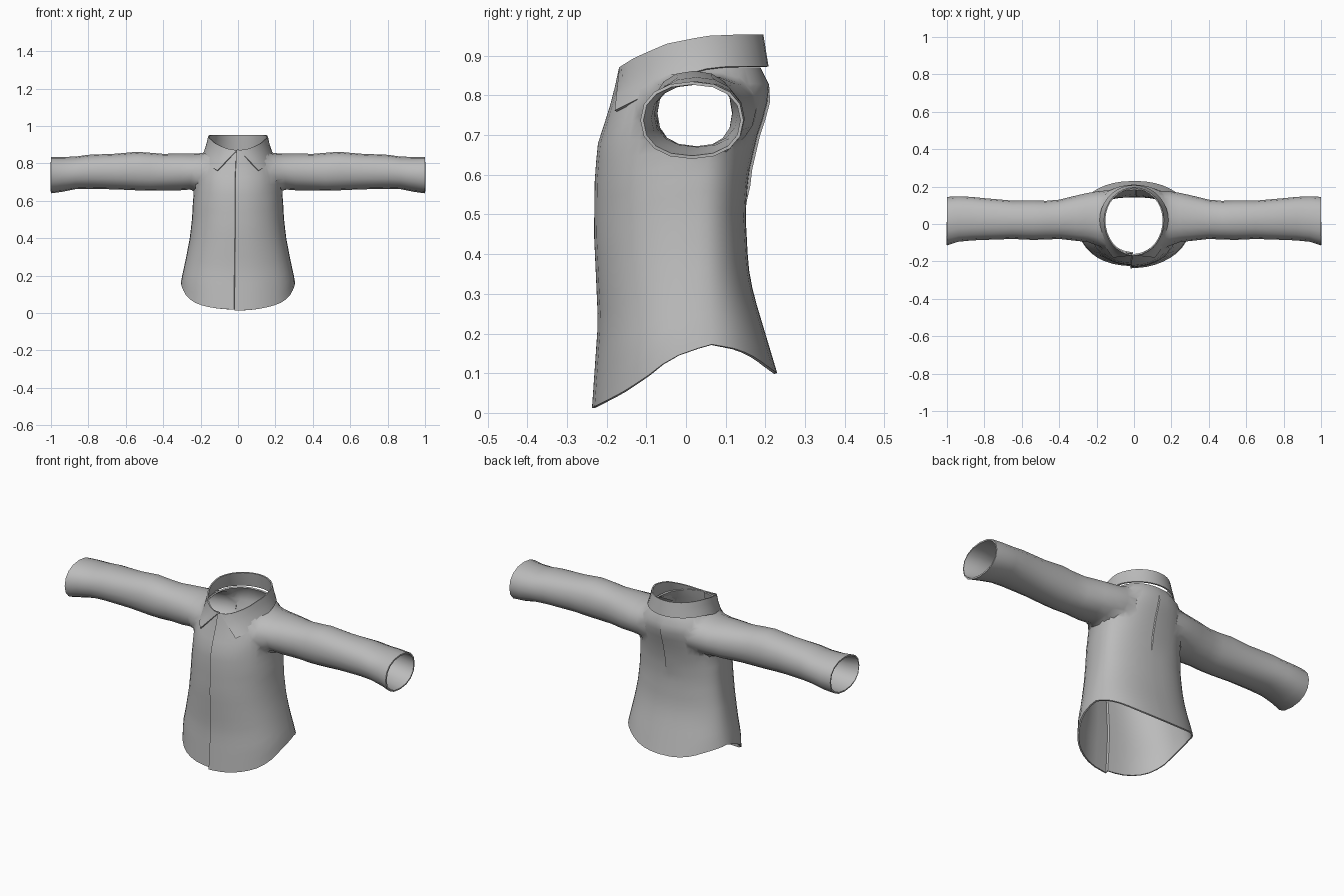
import bpy, bmesh, math

if "Cube" in bpy.data.objects:
    bpy.data.objects.remove(bpy.data.objects["Cube"])

fabric = bpy.data.materials.new("grey_fabric")
fabric.diffuse_color = (0.5, 0.5, 0.5, 1)
fabric.use_nodes = True
fabric.node_tree.nodes["Principled BSDF"].inputs["Base Color"].default_value = fabric.diffuse_color
waste = bpy.data.materials.new("temporary_cap")


def lerp(table, t):
    """Piecewise linear lookup in (key, value) pairs."""
    if t <= table[0][0]:
        return table[0][1]
    for (a, u), (b, v) in zip(table, table[1:]):
        if t <= b:
            return u + (v - u) * (t - a) / (b - a)
    return table[-1][1]


def spow(v, p):
    return math.copysign(abs(v) ** p, v)


def make_object(name, bm, mats):
    bmesh.ops.recalc_face_normals(bm, faces=bm.faces)
    me = bpy.data.meshes.new(name)
    bm.to_mesh(me)
    bm.free()
    for m in mats:
        me.materials.append(m)
    ob = bpy.data.objects.new(name, me)
    bpy.context.collection.objects.link(ob)
    return ob


def closed_loft(name, rings):
    """Skin closed rings; the end caps get material slot 1."""
    bm = bmesh.new()
    rows = [[bm.verts.new(p) for p in r] for r in rings]
    n = len(rows[0])
    for a, b in zip(rows, rows[1:]):
        for i in range(n):
            j = (i + 1) % n
            bm.faces.new((a[i], a[j], b[j], b[i]))
    for r in (rows[0], rows[-1]):
        c = bm.verts.new([sum(v.co[k] for v in r) / n for k in range(3)])
        for i in range(n):
            bm.faces.new((r[i], r[(i + 1) % n], c)).material_index = 1
    return make_object(name, bm, (fabric, waste))


def apply_modifier(ob, name):
    bpy.context.view_layer.objects.active = ob
    bpy.ops.object.modifier_apply(modifier=name)


def finish(ob, thickness, angle):
    """Give cloth thickness and smooth shading."""
    m = ob.modifiers.new("cloth", "SOLIDIFY")
    m.thickness, m.offset = thickness, -1
    apply_modifier(ob, "cloth")
    bpy.ops.object.select_all(action="DESELECT")
    ob.select_set(True)
    bpy.context.view_layer.objects.active = ob
    bpy.ops.object.shade_smooth_by_angle(angle=math.radians(angle))


# Torso outline: half width, front and back by height, hem height by depth
HALF = [(0, .31), (.17, .305), (.3, .277), (.4, .258), (.5, .246), (.65, .238),
        (.75, .232), (.8, .22), (.84, .195), (.87, .162)]
FRONT = [(0, -.226), (.23, -.21), (.45, -.22), (.6, -.218), (.68, -.21),
         (.75, -.187), (.8, -.172), (.87, -.157)]
BACK = [(.1, .23), (.2, .2), (.3, .17), (.37, .157), (.5, .15), (.6, .157),
        (.7, .18), (.76, .2), (.82, .213), (.87, .188)]
HEM = [(-.235, .01), (-.16, .05), (-.1, .09), (-.05, .13), (0, .155),
       (.07, .173), (.14, .16), (.18, .14), (.23, .095)]
SEAM = -math.pi / 2 - .041
PLEAT = math.pi / 2 - .041


def torso_point(th, z):
    c, s = spow(math.cos(th), .87), spow(math.sin(th), .87)
    lean = .04 * max(0, -s) * min(1, max(0, (z - .65) / .1))
    y = .03 + s * ((.03 - lerp(FRONT, z)) if s < 0 else (lerp(BACK, z) - .03))
    # Overlapping button panel and short back pleat
    if 0 < th - SEAM < .6:
        y -= .012 * (1 - (th - SEAM) / .6)
    if 0 < th - PLEAT < .3 and .55 < z < .82:
        y += .007 * (1 - (th - PLEAT) / .3)
    return lerp(HALF, z + lean) * c, y, z


angles = [-math.pi + i * math.tau / 40 for i in range(40)]
angles = sorted(angles + [SEAM - .004, SEAM + .004, PLEAT - .004, PLEAT + .004])
ROWS = 18
hem = [lerp(HEM, torso_point(a, .12)[1]) for a in angles]
shirt = closed_loft("shirt_body", [
    [torso_point(a, h + (.87 - h) * k / ROWS) for a, h in zip(angles, hem)]
    for k in range(ROWS + 1)])

# Sleeves: x, front, back, bottom, top
SLEEVE = [(.13, -.13, .18, .67, .855), (.18, -.125, .19, .662, .86),
          (.24, -.1, .178, .656, .858), (.31, -.09, .152, .656, .853),
          (.4, -.08, .13, .656, .851), (.47, -.083, .124, .654, .857),
          (.54, -.085, .126, .656, .862), (.65, -.08, .125, .661, .852),
          (.8, -.085, .138, .664, .846), (.87, -.088, .145, .662, .836),
          (.94, -.095, .148, .648, .835), (1, -.115, .145, .64, .835)]
for side, name in ((-1, "left_sleeve"), (1, "right_sleeve")):
    rings = []
    for x, f, b, lo, hi in SLEEVE:
        rings.append([(side * x,
                       (f + b) / 2 + (b - f) / 2 * spow(math.cos(i * math.tau / 16), .9),
                       (lo + hi) / 2 + (hi - lo) / 2 * spow(math.sin(i * math.tau / 16), .9))
                      for i in range(16)])
    sleeve = closed_loft(name, rings)
    m = shirt.modifiers.new("join", "BOOLEAN")
    m.operation, m.solver, m.object = "UNION", "EXACT", sleeve
    apply_modifier(shirt, "join")
    bpy.data.objects.remove(sleeve)

# Open the neck, hem and cuffs, then soften the armholes
bm = bmesh.new()
bm.from_mesh(shirt.data)
bmesh.ops.delete(bm, geom=[f for f in bm.faces if f.material_index == 1], context="FACES")
bmesh.ops.remove_doubles(bm, verts=bm.verts, dist=.003)
arm = [v for v in bm.verts if .15 < abs(v.co.x) < .3 and v.co.z > .6 and not v.is_boundary]
for _ in range(3):
    bmesh.ops.smooth_vert(bm, verts=arm, factor=.5, use_axis_x=True, use_axis_y=True, use_axis_z=True)
bm.to_mesh(shirt.data)
bm.free()
shirt.data.materials.pop(index=1)
finish(shirt, .008, 50)

# Folded collar with two pointed tips, open at the front
DROP = [(-.18, .762), (-.1, .802), (-.05, .83), (0, .853), (.05, .867), (.1, .873)]
RISE = [(-.17, .87), (-.13, .895), (-.05, .93), (.05, .95), (.12, .953)]
bm = bmesh.new()
STEPS = 16
columns = []
for i in range(-STEPS, STEPS + 1):
    t = i / STEPS
    a, b = t * math.radians(178), t * math.radians(143)
    yt = .02 + math.cos(a) * (.175 if math.cos(a) > 0 else .188)
    yb = .02 + math.cos(b) * (.188 if math.cos(b) > 0 else .25)
    top = (.16 * math.sin(a), yt, lerp(RISE, yt))
    low = (.184 * math.sin(b), yb, lerp(DROP, yb))
    columns.append([bm.verts.new([p + (q - p) * k / 3 for p, q in zip(low, top)])
                    for k in range(4)])
for p, q in zip(columns, columns[1:]):
    for k in range(3):
        bm.faces.new((p[k], q[k], q[k + 1], p[k + 1]))
collar = make_object("collar", bm, (fabric,))
finish(collar, .007, 40)
